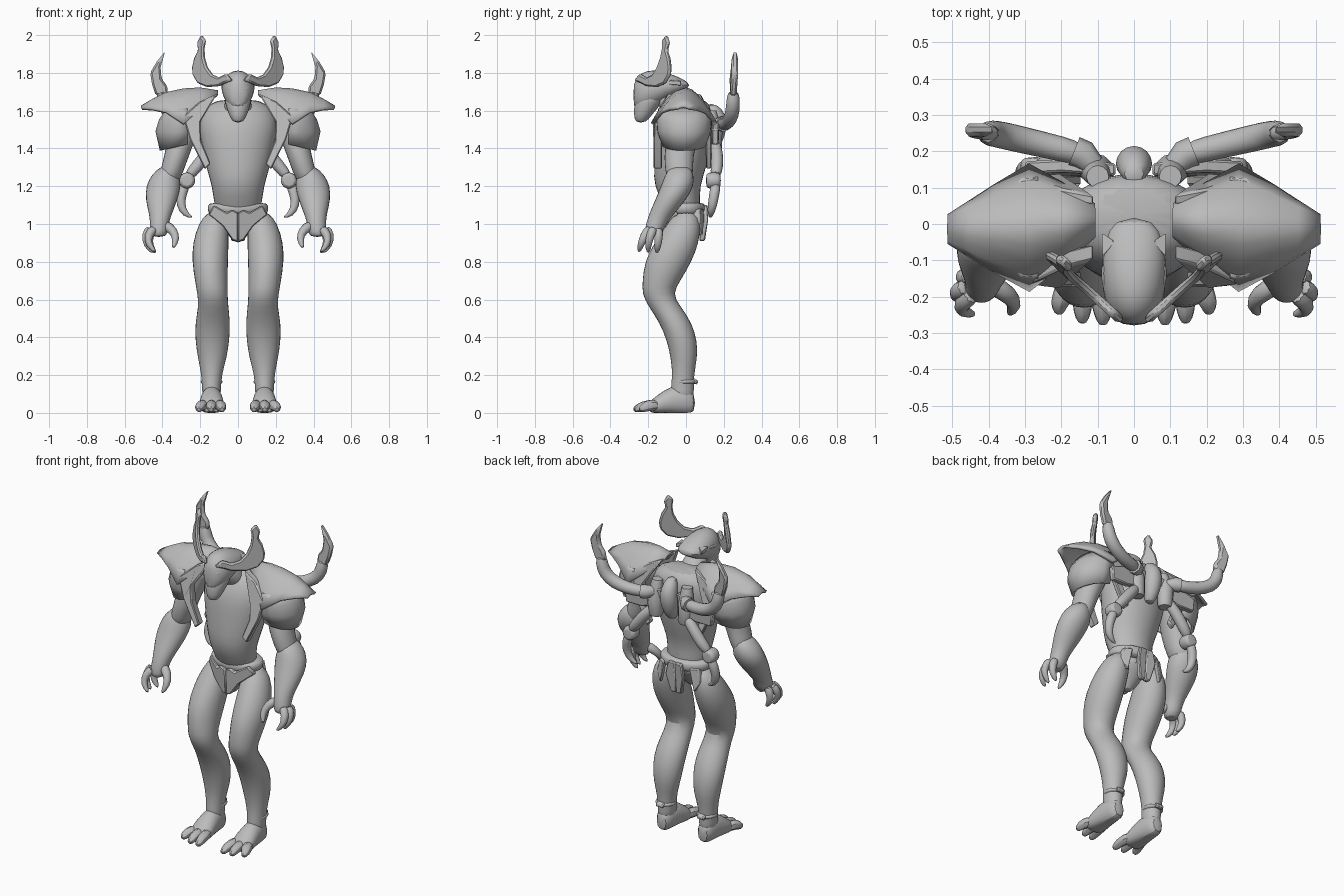
import bpy, bmesh, math
from mathutils import Vector

grey = bpy.data.materials.new("stone_grey")
grey.diffuse_color = (0.5, 0.5, 0.5, 1)


def finish(name, verts, faces, mirror=False, subd=0, angle=50, thick=0, bevel=0):
    me = bpy.data.meshes.new(name)
    me.from_pydata(verts, [], faces)
    bm = bmesh.new()
    bm.from_mesh(me)
    bmesh.ops.recalc_face_normals(bm, faces=bm.faces)
    bm.to_mesh(me)
    bm.free()
    me.materials.append(grey)
    ob = bpy.data.objects.new(name, me)
    bpy.context.collection.objects.link(ob)
    bpy.ops.object.select_all(action='DESELECT')
    ob.select_set(True)
    bpy.context.view_layer.objects.active = ob
    bpy.ops.object.shade_smooth_by_angle(angle=math.radians(angle))
    if thick:
        m = ob.modifiers.new("thickness", 'SOLIDIFY')
        m.thickness, m.offset = thick, 0
    if bevel:
        m = ob.modifiers.new("bevel", 'BEVEL')
        m.width, m.segments = bevel, 1
    if subd:
        ob.modifiers.new("smooth", 'SUBSURF').levels = subd
        ob.modifiers["smooth"].render_levels = subd
    if mirror:
        ob.modifiers.new("mirror", 'MIRROR')
    return ob


def skin(rings, closed=True):
    n = len(rings[0])
    verts = [v for r in rings for v in r]
    faces = []
    for i in range(len(rings) - 1):
        for j in range(n if closed else n - 1):
            k = (j + 1) % n
            faces.append((i*n + j, i*n + k, (i+1)*n + k, (i+1)*n + j))
    if closed:
        faces += [tuple(range(n)), tuple(range(len(verts) - n, len(verts)))]
    return verts, faces


def loft(name, sections, axis='z', mirror=False, n=12, subd=1):
    # section: x, y, z, half width in x, half depth in the other axis
    rings = []
    for x, y, z, a, b in sections:
        ring = []
        for j in range(n):
            t = 2*math.pi*j/n
            c, s = 1.03*a*math.cos(t), 1.03*b*math.sin(t)
            p = (x + c, y + s, z) if axis == 'z' else (x + c, y, z + s)
            ring.append((p[0], p[1], max(p[2], 0)))
        rings.append(ring)
    return finish(name, *skin(rings), mirror, subd)


def tube(name, pts, mirror=True, n=8, subd=1):
    # point: x, y, z, radius
    P = [Vector(p[:3]) for p in pts]
    rings = []
    for i, p in enumerate(P):
        d = (P[min(i+1, len(P)-1)] - P[max(i-1, 0)]).normalized()
        ref = Vector((0, 1, 0)) if abs(d.y) < .8 else Vector((1, 0, 0))
        u = d.cross(ref).normalized()
        w = d.cross(u)
        r = pts[i][3] * 1.05
        ring = [p + r*(math.cos(2*math.pi*j/n)*u + math.sin(2*math.pi*j/n)*w) for j in range(n)]
        rings.append([(v.x, v.y, max(v.z, 0)) for v in ring])
    return finish(name, *skin(rings), mirror, subd)


def plate(name, pts, offset, mirror=True, bevel=.006):
    # polygon prism extruded along offset
    o = Vector(offset)
    rings = [[Vector(p) - o/2 for p in pts], [Vector(p) + o/2 for p in pts]]
    return finish(name, *skin(rings), mirror, 0, 35, 0, bevel)


# torso, neck and pelvis
loft("torso", [(0, 0, 1.0, .1, .07), (0, -.02, 1.1, .125, .095), (0, -.05, 1.2, .135, .12),
               (0, -.03, 1.3, .168, .138), (0, -.015, 1.42, .19, .145), (0, -.005, 1.52, .21, .145),
               (0, .01, 1.6, .19, .125), (0, .025, 1.665, .12, .09)], n=16)
loft("neck", [(0, -.02, 1.55, .1, .09), (0, -.07, 1.63, .07, .075), (0, -.12, 1.7, .06, .07)])
loft("pelvis", [(0, -.065, .9, .025, .025), (0, -.05, .95, .055, .05), (0, -.02, 1.02, .11, .085),
                (0, -.01, 1.08, .125, .09)])
loft("belt", [(0, -.005, 1.045, .14, .095), (0, -.005, 1.06, .157, .107), (0, -.005, 1.1, .16, .107),
              (0, -.005, 1.115, .145, .095)], n=20)
plate("belt_front", [(0, -.115, 1.06), (.03, -.115, 1.075), (.06, -.11, 1.06), (.13, -.08, 1.1), (.155, -.05, 1.05),
                     (.08, -.1, .99), (.03, -.105, .915), (0, -.105, .905)], (0, .025, 0))
plate("rear_flap", [(0, .1, 1.1), (.045, .1, 1.1), (.06, .105, 1.02), (.035, .085, .91), (0, .085, .91)],
      (0, .03, 0))
plate("hip_flap", [(.085, .08, 1.08), (.13, .055, 1.08), (.15, .055, 1.0), (.115, .075, .94)], (0, .035, 0))

# legs and feet
loft("leg", [(.11, 0, 1.07, .05, .05), (.13, -.01, 1.0, .08, .09), (.145, -.05, .9, .095, .118),
             (.148, -.095, .8, .095, .125), (.142, -.13, .7, .086, .1), (.135, -.153, .63, .08, .08),
             (.13, -.115, .565, .078, .085), (.134, -.055, .48, .093, .085), (.136, -.02, .38, .09, .08),
             (.136, -.01, .29, .076, .07), (.14, -.015, .2, .053, .056), (.14, -.02, .12, .05, .062),
             (.14, -.02, .05, .045, .06)], mirror=True, n=14)
loft("ankle_ring", [(.14, -.01, .15, .056, .058), (.14, -.005, .165, .06, .064),
                    (.14, -.005, .18, .056, .058)], mirror=True)
plate("heel_spur", [(.14, .04, .185), (.14, .065, .17), (.14, .06, .15), (.14, .035, .155)], (.05, 0, 0))
loft("foot", [(.14, .05, .05, .035, .055), (.14, .0, .07, .052, .08), (.14, -.08, .065, .06, .08),
              (.14, -.15, .04, .07, .055), (.14, -.2, .025, .06, .033)], 'y', True)
for nm, x0, x1, y1 in (("inner", .1, .085, -.28), ("middle", .14, .142, -.275), ("outer", .18, .207, -.25)):
    tube(nm + "_toe", [(x0, -.14, .04, .035), ((x0 + x1)/2, -.2, .04, .034),
                       (x1, y1 + .03, .028, .028), (x1, y1, .012, .014)], n=6)

# head shell, jaw and face
loft("head_shell", [(0, .02, 1.735, .05, .012), (0, -.05, 1.735, .086, .05), (0, -.14, 1.725, .091, .09),
                    (0, -.21, 1.71, .084, .105), (0, -.255, 1.695, .062, .092), (0, -.28, 1.68, .03, .06)], 'y')
loft("jaw", [(0, -.17, 1.71, .078, .085), (0, -.2, 1.64, .07, .075), (0, -.23, 1.575, .048, .047),
             (0, -.24, 1.535, .026, .028)])
tube("brow", [(.02, -.265, 1.705, .014), (.05, -.25, 1.72, .017), (.08, -.19, 1.735, .013),
              (.082, -.1, 1.745, .008)])
plate("head_corner", [(.05, -.05, 1.755), (.088, -.09, 1.75), (.088, -.025, 1.745)], (0, 0, .025), bevel=.003)

# head horns as curved blades in slanted planes
horn = [(.03, 1.76), (.07, 1.745), (.1, 1.73), (.16, 1.725), (.21, 1.745), (.237, 1.79), (.24, 1.83),
        (.228, 1.88), (.208, 1.92), (.213, 1.96), (.193, 2.0), (.172, 1.97), (.18, 1.93), (.178, 1.88),
        (.163, 1.83), (.135, 1.79), (.1, 1.775), (.06, 1.795)]
plate("head_horn", [(x, -.27 + (x - .03)*.9 + max(0, z - 1.85)*.15, z) for x, z in horn], (.017, -.019, 0),
      bevel=.008)

# shoulder pauldrons: arched cross-sections along x
rings = []
for x, y0, y1, top, edge in ((.107, -.03, .05, 1.7, 1.685), (.2, -.11, .11, 1.715, 1.6),
                             (.288, -.18, .16, 1.71, 1.53), (.38, -.13, .105, 1.69, 1.59),
                             (.45, -.087, .06, 1.655, 1.605), (.51, -.05, .022, 1.62, 1.61)):
    ts = [-1 + i/4 for i in range(9)]
    rings.append([(x, (y0 + y1)/2 + t*(y1 - y0)/2, edge + (top - edge)*(1 - abs(t)**1.8)) for t in ts])
finish("pauldron", *skin(rings, False), mirror=True, thick=.016, angle=35)

# outer shoulder guards: open shells around the upper arm
rings = []
for z, cx, rx, ry in ((1.61, .28, .09, .13), (1.55, .285, .125, .14), (1.49, .29, .138, .135), (1.4, .285, .12, .11)):
    ang = [math.radians(-100 + 25*i) for i in range(9)]
    rings.append([(cx + rx*math.cos(a), -.01 + ry*math.sin(a), z - .03*math.cos(a)*(z < 1.45) + .02*(z < 1.45))
                  for a in ang])
finish("shoulder_guard", *skin(rings, False), mirror=True, thick=.018, angle=35)

# straps hanging in front of and behind the shoulders
strap = [(.11, 1.69), (.2, 1.65), (.29, 1.57), (.255, 1.45), (.175, 1.29), (.145, 1.32), (.195, 1.44), (.2, 1.54)]
plate("front_strap", [(x, -.07 - .08*min(1, (1.7 - z)/.14), z) for x, z in strap], (0, .045, 0))
plate("rear_strap", [(x, .06 + .06*min(1, (1.7 - z)/.14), z) for x, z in strap], (0, .03, 0))

# arms and hands
loft("upper_arm", [(.24, 0, 1.6, .06, .07), (.275, 0, 1.54, .085, .095), (.3, -.02, 1.45, .074, .083),
                   (.325, -.04, 1.36, .066, .078), (.35, -.035, 1.28, .062, .075), (.375, -.035, 1.2, .055, .06)],
     mirror=True)
loft("forearm", [(.37, -.03, 1.31, .035, .05), (.385, -.035, 1.26, .075, .078), (.394, -.045, 1.2, .095, .088),
                 (.405, -.08, 1.13, .086, .083), (.41, -.125, 1.06, .063, .068), (.415, -.155, 1.01, .05, .055),
                 (.42, -.17, .96, .05, .05), (.42, -.18, .93, .035, .035)], mirror=True)
tube("thumb", [(.395, -.165, 1.0, .032), (.34, -.195, .965, .026), (.325, -.225, .92, .022), (.345, -.25, .87, .008)])
tube("front_finger", [(.44, -.19, .98, .03), (.478, -.22, .94, .024), (.475, -.24, .89, .02), (.435, -.25, .85, .008)])
tube("middle_finger", [(.46, -.17, .98, .03), (.493, -.19, .94, .022), (.485, -.2, .89, .02), (.45, -.2, .845, .008)])
tube("rear_finger", [(.45, -.145, .98, .028), (.475, -.145, .93, .023), (.465, -.15, .88, .02), (.435, -.155, .845, .008)])

# back unit
loft("spine_pod", [(0, .13, 1.38, .03, .03), (0, .15, 1.43, .04, .045), (0, .17, 1.5, .058, .05),
                   (0, .165, 1.58, .05, .055), (0, .13, 1.64, .03, .03)], n=8)
loft("side_pod", [(.1, .15, 1.385, .036, .032), (.1, .15, 1.4, .042, .038), (.105, .15, 1.5, .045, .042),
                  (.1, .13, 1.6, .03, .03)], mirror=True, subd=0)
plate("back_wing", [(.05, .15, 1.56), (.2, .16, 1.53), (.3, .155, 1.5), (.29, .155, 1.42), (.18, .155, 1.42),
                    (.06, .145, 1.46)], (0, .035, 0))

# upper back limbs with blades
tube("limb_socket", [(.11, .16, 1.53, .03), (.14, .19, 1.53, .04), (.165, .2, 1.53, .04)], subd=0)
tube("upper_limb", [(.14, .19, 1.53, .034), (.2, .207, 1.53, .036), (.28, .225, 1.54, .038),
                    (.355, .243, 1.575, .04), (.395, .25, 1.63, .038), (.403, .25, 1.71, .034)])
plate("upper_blade", [(.37, .25, 1.68), (.375, .25, 1.73), (.405, .25, 1.77), (.41, .255, 1.83), (.385, .26, 1.915),
                      (.43, .26, 1.86), (.465, .26, 1.8), (.455, .255, 1.74), (.435, .25, 1.68)],
      (0, .035, 0), bevel=.01)

# lower back limbs with claws
tube("lower_limb", [(.1, .15, 1.44, .03), (.16, .165, 1.38, .034), (.22, .165, 1.3, .034), (.265, .155, 1.25, .03)])
tube("claw_joint", [(.27, .105, 1.23, .035), (.27, .12, 1.23, .046), (.27, .17, 1.23, .046), (.27, .185, 1.23, .035)])
tube("lower_claw", [(.275, .16, 1.22, .03), (.3, .15, 1.16, .028), (.305, .14, 1.1, .026),
                    (.28, .13, 1.05, .018), (.24, .13, 1.035, .005)])
